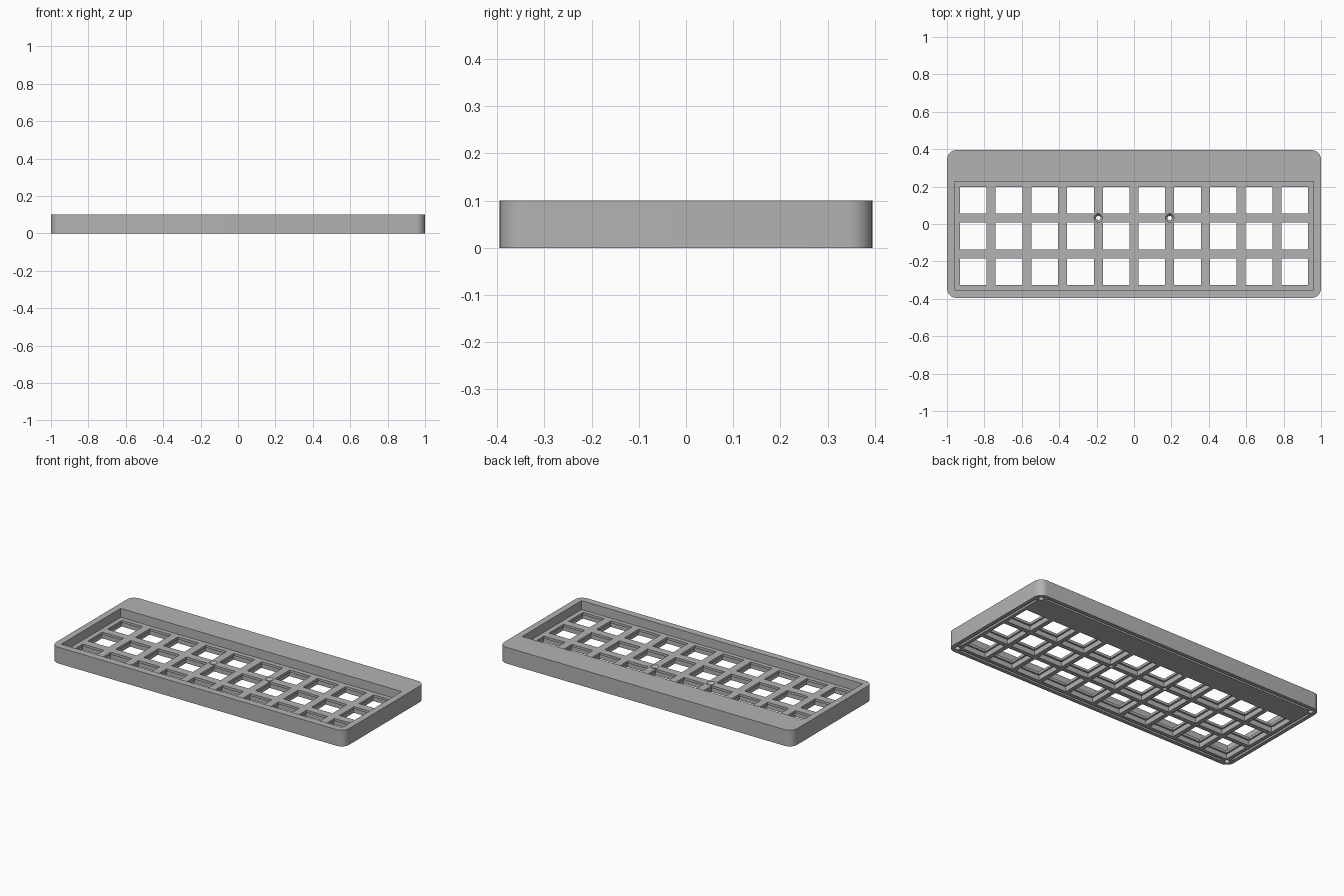
import bpy, bmesh, math
from mathutils import Matrix, Vector

cube = bpy.data.objects.get("Cube")
if cube:
    bpy.data.objects.remove(cube, do_unlink=True)

HALF_Y, HEIGHT, FLOOR = 0.395, 0.10, 0.045
PLATE, PITCH = 0.015, 0.191
KEYS = [((c - 4.5) * PITCH, -0.064 + r * PITCH)
        for c in range(10) for r in (-1, 0, 1)]

grey = bpy.data.materials.new("case grey")
grey.use_nodes = True
colour = (0.45, 0.45, 0.45, 1)
grey.diffuse_color = colour
grey.node_tree.nodes["Principled BSDF"].inputs["Base Color"].default_value = colour


def add_box(bm, x0, x1, y0, y1, z0, z1):
    size = Vector((x1 - x0, y1 - y0, z1 - z0))
    middle = Vector((x0 + x1, y0 + y1, z0 + z1)) / 2
    matrix = Matrix.Translation(middle) @ Matrix.Diagonal((*size, 1))
    return bmesh.ops.create_cube(bm, size=1, matrix=matrix)


def add_cone(bm, x, y, r0, r1, z0, z1):
    bmesh.ops.create_cone(bm, cap_ends=True, segments=24, radius1=r0, radius2=r1,
                          depth=z1 - z0,
                          matrix=Matrix.Translation((x, y, (z0 + z1) / 2)))


def to_object(bm, name):
    mesh = bpy.data.meshes.new(name)
    bm.to_mesh(mesh)
    bm.free()
    obj = bpy.data.objects.new(name, mesh)
    bpy.context.collection.objects.link(obj)
    return obj


def carve(obj, bm, name):
    """Subtract the cutter from the object and remove the cutter."""
    cutter = to_object(bm, name)
    cutter.hide_render = True
    mod = obj.modifiers.new(name, 'BOOLEAN')
    mod.operation, mod.solver, mod.object = 'DIFFERENCE', 'EXACT', cutter
    bpy.context.view_layer.objects.active = obj
    bpy.ops.object.modifier_apply(modifier=name)
    bpy.data.objects.remove(cutter, do_unlink=True)


# Body with rounded vertical corners
bm = bmesh.new()
add_box(bm, -1, 1, -HALF_Y, HALF_Y, 0, HEIGHT)
uprights = [e for e in bm.edges
            if abs(e.verts[0].co.z - e.verts[1].co.z) > HEIGHT / 2]
bmesh.ops.bevel(bm, geom=uprights, offset=0.05, segments=10, profile=0.5,
                affect='EDGES')
case = to_object(bm, "keyboard_case")
case.data.materials.append(grey)

# Key well sunk into the top
bm = bmesh.new()
add_box(bm, -0.96, 0.96, -0.352, 0.227, FLOOR, HEIGHT + 0.1)
carve(case, bm, "key_well")

# Switch openings, then wider pockets under the plate
for name, half, top in (("switch_openings", 0.0715, HEIGHT),
                        ("switch_pockets", 0.082, FLOOR - PLATE)):
    bm = bmesh.new()
    for x, y in KEYS:
        add_box(bm, x - half, x + half, y - half, y + half, -0.05, top)
    carve(case, bm, name)

# Two countersunk screw holes between the back rows
for name, r0, r1, z0 in (("screw_holes", 0.012, 0.012, -0.05),
                         ("countersinks", 0.012, 0.024, FLOOR - 0.015)):
    bm = bmesh.new()
    for x in (-PITCH, PITCH):
        add_cone(bm, x, 0.032, r0, r1, z0, FLOOR + 0.0005)
    carve(case, bm, name)

# Blind corner screw holes and seal grooves in the underside
bm = bmesh.new()
for sx in (-1, 1):
    for sy in (-1, 1):
        add_cone(bm, sx * 0.96, sy * 0.355, 0.015, 0.015, -0.05, 0.04)
    add_box(bm, sx * 0.97 - 0.007, sx * 0.97 + 0.007, -0.325, 0.325, -0.05, 0.012)
    y = sx * 0.365
    add_box(bm, -0.93, 0.93, y - 0.007, y + 0.007, -0.05, 0.012)
carve(case, bm, "underside_cuts")

# Smooth the rounded corners and keep hard edges
bpy.ops.object.select_all(action='DESELECT')
case.select_set(True)
bpy.context.view_layer.objects.active = case
bpy.ops.object.shade_smooth_by_angle(angle=math.radians(30))
